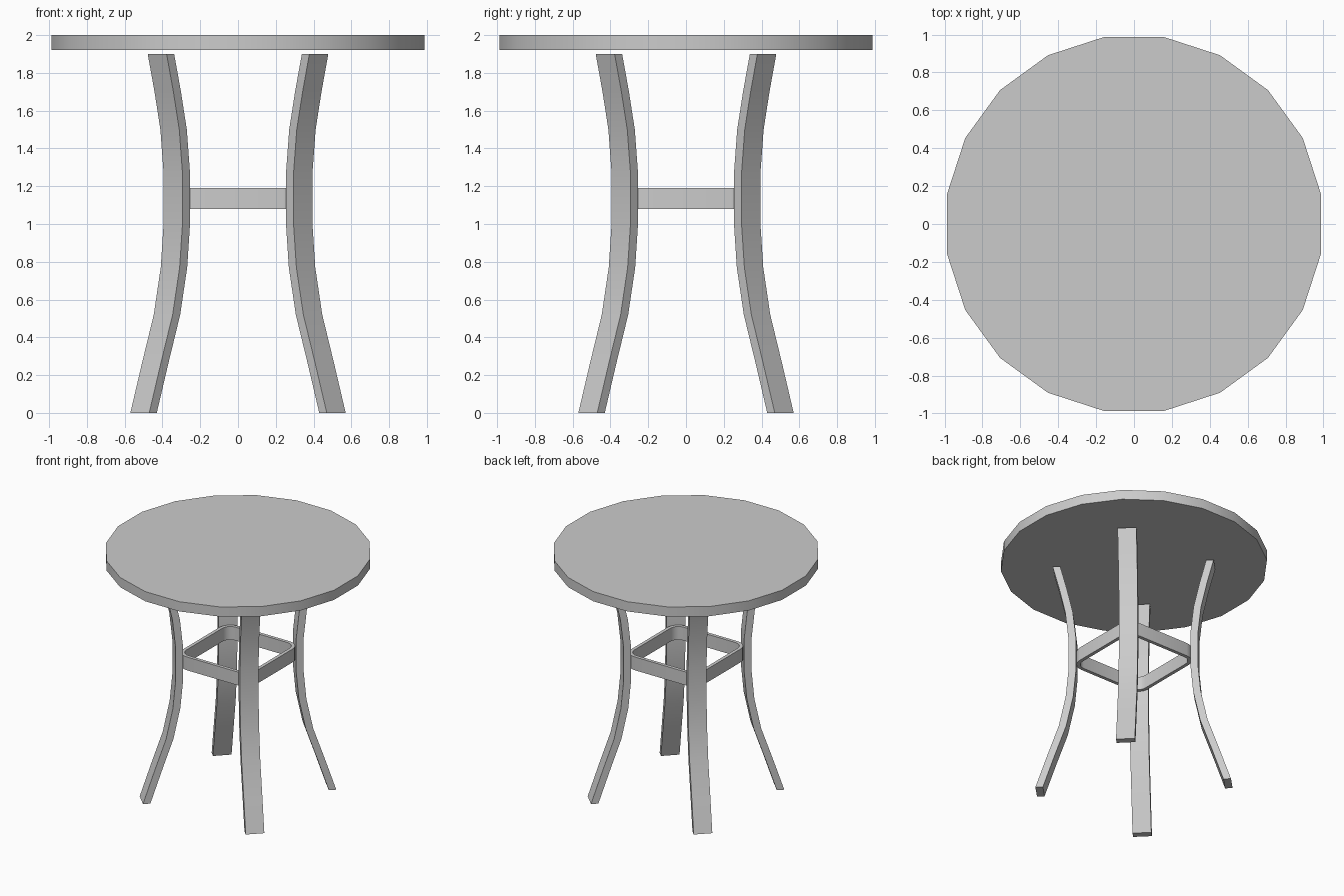
import bpy, bmesh, math
from mathutils import Matrix

if "Cube" in bpy.data.objects:
    bpy.data.objects.remove(bpy.data.objects["Cube"])

def make_object(name, bm):
    bmesh.ops.recalc_face_normals(bm, faces=bm.faces[:])
    mesh = bpy.data.meshes.new(name)
    bm.to_mesh(mesh)
    bm.free()
    ob = bpy.data.objects.new(name, mesh)
    bpy.context.collection.objects.link(ob)
    bpy.context.view_layer.objects.active = ob
    ob.select_set(True)
    bpy.ops.object.shade_smooth_by_angle(angle=math.radians(32))
    ob.select_set(False)
    return ob

def bridge(bm, a, b):
    for i in range(len(a)):
        j = (i + 1) % len(a)
        bm.faces.new((a[i], a[j], b[j], b[i]))

# Tabletop: 20-sided disc with flats facing the axes
bm = bmesh.new()
bmesh.ops.create_cone(bm, cap_ends=True, segments=20, radius1=1, radius2=1, depth=0.08,
                      matrix=Matrix.Translation((0, 0, 1.96)) @ Matrix.Rotation(math.radians(9), 4, 'Z'))
make_object("tabletop", bm)

# Legs: flat bars following a curve (height, x of centre line), set on the diagonals
R2 = math.sqrt(2)
path = [(0, .50), (.265, .438), (.52, .376), (.77, .339), (1.0, .324),
        (1.27, .324), (1.5, .341), (1.7, .372), (1.9, .408)]
HALF_W, HALF_T = 0.05 * R2, 0.02 * R2
for k, name in enumerate(("back_right", "back_left", "front_left", "front_right")):
    bm = bmesh.new()
    rings = []
    for z, c in path:
        r = c * R2
        rings.append([bm.verts.new((r + sx * HALF_T, sy * HALF_W, z))
                      for sx, sy in ((-1, -1), (1, -1), (1, 1), (-1, 1))])
    for a, b in zip(rings, rings[1:]):
        bridge(bm, a, b)
    bm.faces.new(rings[0])
    bm.faces.new(rings[-1])
    bm.transform(Matrix.Rotation(math.radians(45 + 90 * k), 4, 'Z'))
    make_object(name + "_leg", bm)

# Stretcher: rounded square band joining the inner faces of the legs
def rounded_square(bm, half, radius, z, steps=5):
    loop = []
    for k in range(4):
        d = math.radians(45 + 90 * k)
        cx, cy = ((half - radius) * R2 * f(d) for f in (math.cos, math.sin))
        for i in range(steps + 1):
            a = math.radians(90 * k + 90 * i / steps)
            loop.append(bm.verts.new((cx + radius * math.cos(a), cy + radius * math.sin(a), z)))
    return loop

bm = bmesh.new()
HALF, RAD, T, Z0, Z1 = 0.335, 0.10, 0.028, 1.08, 1.19
loops = [rounded_square(bm, HALF, RAD, Z0), rounded_square(bm, HALF, RAD, Z1),
         rounded_square(bm, HALF - T, RAD - T, Z1), rounded_square(bm, HALF - T, RAD - T, Z0)]
for i in range(4):
    bridge(bm, loops[i], loops[(i + 1) % 4])
make_object("stretcher_ring", bm)
